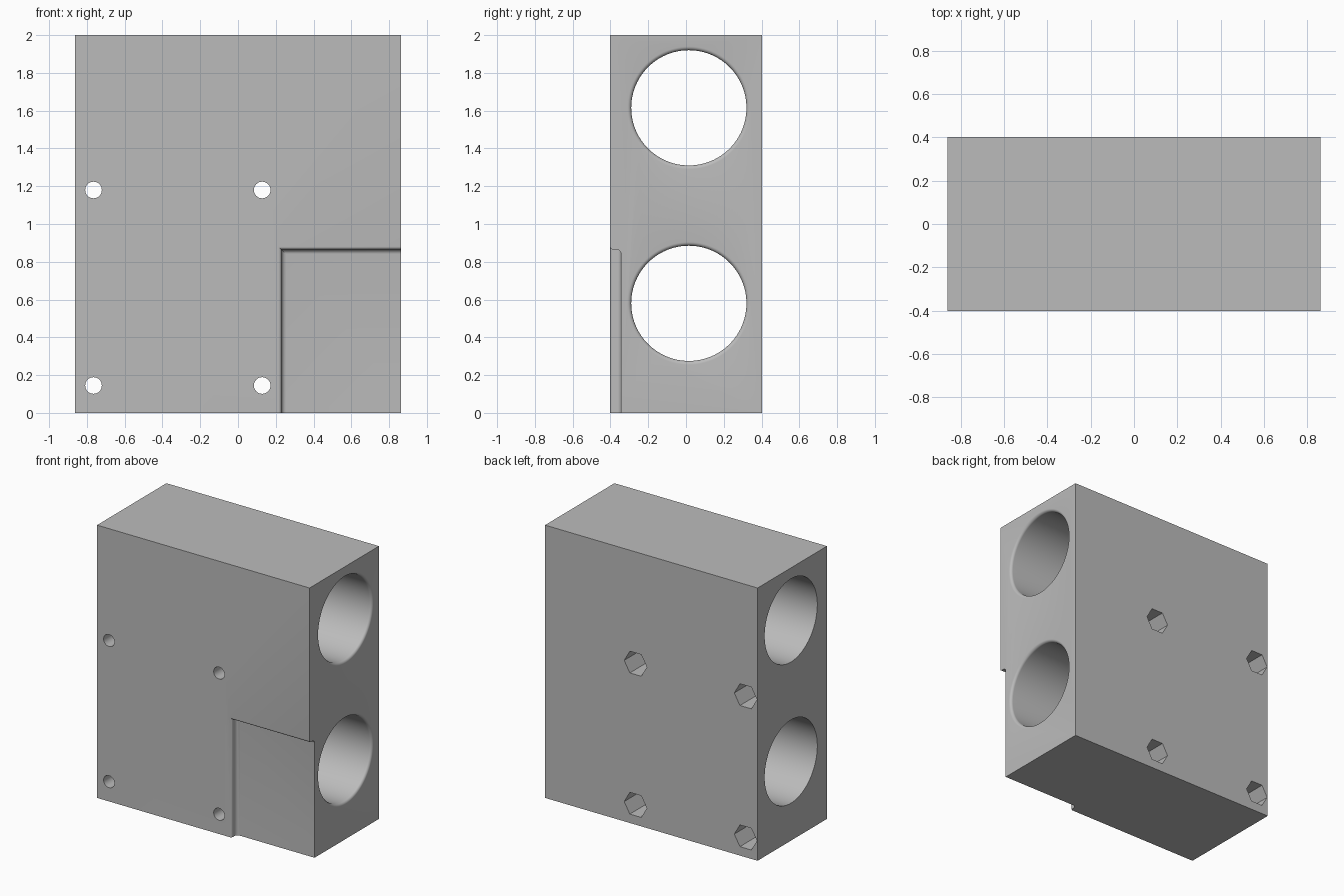
import bpy
import bmesh
from math import cos, sin, pi, radians
from mathutils import Vector

if "Cube" in bpy.data.objects:
    bpy.data.objects.remove(bpy.data.objects["Cube"])

HX, HY, HEIGHT = 0.862, 0.402, 2.0

grey = bpy.data.materials.new("plain_grey")
grey.use_nodes = True
grey.diffuse_color = (0.5, 0.5, 0.5, 1)
grey.node_tree.nodes["Principled BSDF"].inputs["Base Color"].default_value = (0.5, 0.5, 0.5, 1)


def loft(name, rings):
    """Closed solid skinned through rings with equal point counts."""
    bm = bmesh.new()
    loops = [[bm.verts.new(p) for p in ring] for ring in rings]
    n = len(loops[0])
    for a, b in zip(loops, loops[1:]):
        for i in range(n):
            j = (i + 1) % n
            bm.faces.new((a[i], a[j], b[j], b[i]))
    bm.faces.new(loops[0])
    bm.faces.new(loops[-1])
    bmesh.ops.recalc_face_normals(bm, faces=bm.faces)
    mesh = bpy.data.meshes.new(name)
    bm.to_mesh(mesh)
    bm.free()
    mesh.materials.append(grey)
    obj = bpy.data.objects.new(name, mesh)
    bpy.context.collection.objects.link(obj)
    return obj


def circle_x(x, r, y, z, n=96):
    return [Vector((x, y + r * cos(2 * pi * i / n), z + r * sin(2 * pi * i / n))) for i in range(n)]


def circle_y(y, r, x, z, n):
    return [Vector((x + r * cos(2 * pi * i / n), y, z + r * sin(2 * pi * i / n))) for i in range(n)]


def corner(x, y, z):
    """Rectangle from an inner corner out past the block's lower left edge."""
    return [Vector((x, y, z)), Vector((1.2, y, z)), Vector((1.2, y, -0.3)), Vector((x, y, -0.3))]


def rect(z):
    return [Vector((sx * HX, sy * HY, z)) for sx, sy in ((-1, -1), (1, -1), (1, 1), (-1, 1))]


block = loft("mounting_block", [rect(0), rect(HEIGHT)])
cutters = []

# Two long bores, with a rounded mouth on the left side
LIP, R = 0.02, 0.305
arc = [i * pi / 12 for i in range(7)]
for z in (0.58, 1.615):
    rings = [circle_x(-1, R, 0.015, z)]
    rings += [circle_x(HX - LIP + LIP * sin(a), R + LIP * (1 - cos(a)), 0.015, z) for a in arc]
    rings.append(circle_x(1, R + LIP, 0.015, z))
    cutters.append(loft("bore_cutter", rings))

# Bolt holes with hexagonal nut pockets at the back
for x in (-0.765, 0.128):
    for z in (0.145, 1.18):
        cutters.append(loft("bolt_cutter", [circle_y(y, 0.044, x, z, 32) for y in (-0.6, 0.6)]))
        cutters.append(loft("nut_cutter", [circle_y(y, 0.092, x, z, 6) for y in (0.1, 0.6)]))

# Front corner recess with rounded rim and rounded inner edge
OUT, IN, FLOOR = 0.016, 0.025, -0.344
profile = [(OUT, -0.6)]
profile += [(OUT * (1 - sin(a)), -HY + OUT * (1 - cos(a))) for a in arc]
profile = profile[:1] + [(OUT - OUT * sin(a), -HY + OUT - OUT * cos(a)) for a in arc]
profile += [(-IN * (1 - cos(a)), FLOOR - IN + IN * sin(a)) for a in arc]
cutters.append(loft("recess_cutter", [corner(0.23 - o, y, 0.865 + o) for o, y in profile]))

# Carve the block, then drop the cutters
for cutter in cutters:
    cutter.hide_render = True
    mod = block.modifiers.new("carve", "BOOLEAN")
    mod.operation = "DIFFERENCE"
    mod.solver = "EXACT"
    mod.object = cutter
bpy.context.view_layer.update()
carved = bpy.data.meshes.new_from_object(block.evaluated_get(bpy.context.evaluated_depsgraph_get()))
block.modifiers.clear()
block.data = carved
for cutter in cutters:
    bpy.data.objects.remove(cutter)

bpy.ops.object.select_all(action="DESELECT")
block.select_set(True)
bpy.context.view_layer.objects.active = block
bpy.ops.object.shade_smooth_by_angle(angle=radians(30))
